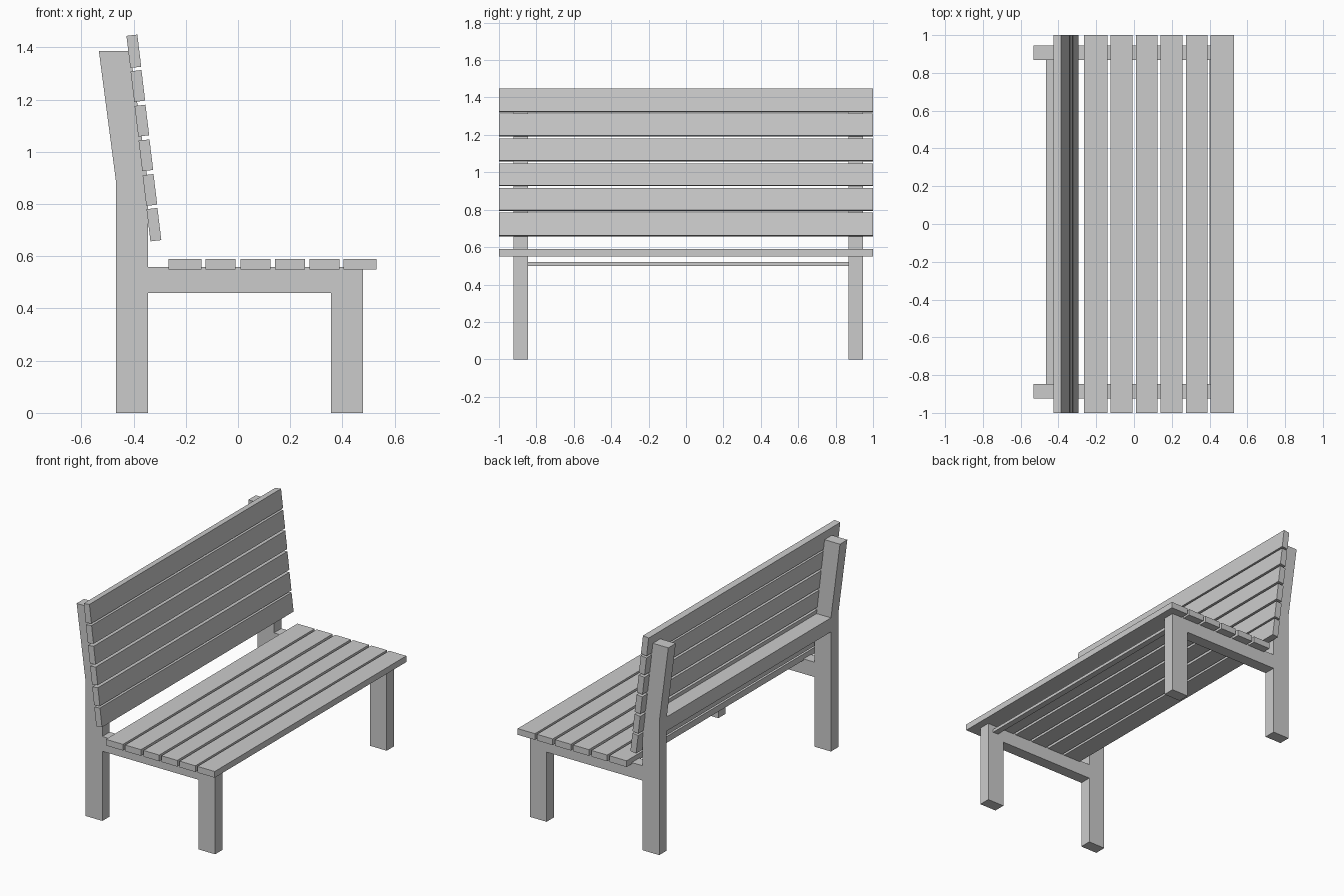
import bpy, bmesh, math

if "Cube" in bpy.data.objects:
    bpy.data.objects.remove(bpy.data.objects["Cube"])


def box(name, x, y, z, tilt=0.0):
    """Box from (min, max) ranges, optionally tilted about the y axis."""
    bm = bmesh.new()
    bmesh.ops.create_cube(bm, size=1)
    size = [r[1] - r[0] for r in (x, y, z)]
    bmesh.ops.scale(bm, vec=size, verts=bm.verts)
    ob = finish(name, bm)
    ob.location = [(r[0] + r[1]) / 2 for r in (x, y, z)]
    ob.rotation_euler.y = tilt
    return ob


def prism(name, profile, y0, y1):
    """Extrude an xz profile along y."""
    bm = bmesh.new()
    face = bm.faces.new([bm.verts.new((x, y0, z)) for x, z in profile])
    ext = bmesh.ops.extrude_face_region(bm, geom=[face])
    verts = [g for g in ext["geom"] if isinstance(g, bmesh.types.BMVert)]
    bmesh.ops.translate(bm, vec=(0, y1 - y0, 0), verts=verts)
    bmesh.ops.recalc_face_normals(bm, faces=bm.faces)
    return finish(name, bm)


def finish(name, bm):
    me = bpy.data.meshes.new(name)
    bm.to_mesh(me)
    bm.free()
    ob = bpy.data.objects.new(name, me)
    bpy.context.collection.objects.link(ob)
    return ob


# End frames: kinked back leg, side rail and front leg, one at each end
back_leg = [(-0.467, 0), (-0.345, 0), (-0.345, 0.883), (-0.413, 1.387),
            (-0.533, 1.387), (-0.467, 0.883)]
for side, y0, y1 in (("near", -0.923, -0.846), ("far", 0.868, 0.946)):
    prism(side + "_back_leg", back_leg, y0, y1)
    box(side + "_front_leg", (0.356, 0.479), (y0, y1), (0, 0.558))
    box(side + "_side_rail", (-0.345, 0.356), (y0, y1), (0.46, 0.558))

# Lengthwise rails joining the end frames
box("back_rail", (-0.467, -0.345), (-0.846, 0.868), (0.79, 0.883))
box("front_stretcher", (0.40, 0.44), (-0.846, 0.868), (0.50, 0.52))

# Seat slats; the two outer ones are slightly wider
seat_centres = [-0.203, -0.0665, 0.067, 0.199, 0.3315, 0.467]
for i, c in enumerate(seat_centres):
    h = 0.063 if i in (0, 5) else 0.0575
    box(f"seat_slat_{i + 1}", (c - h, c + h), (-1, 1), (0.549, 0.59))

# Backrest slats, leaning with the back legs
for i in range(6):
    t = i / 5
    x, z = -0.322 - 0.077 * t, 0.721 + 0.664 * t
    h = 0.062 if i in (0, 5) else 0.059
    box(f"back_slat_{i + 1}", (x - 0.021, x + 0.021), (-1, 1), (z - h, z + h),
        math.radians(-6.9))
